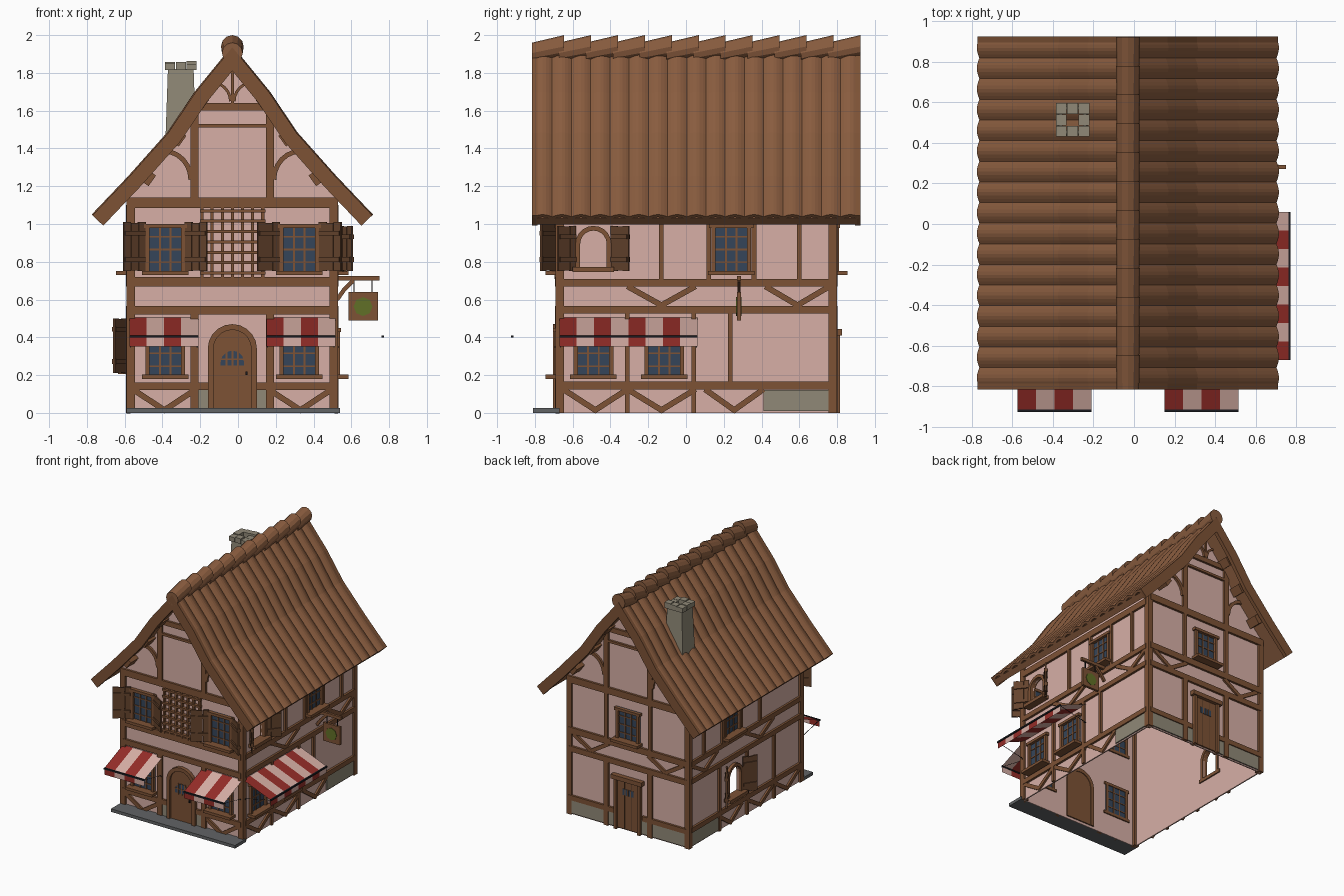
import bpy, bmesh, math, random
from mathutils import Matrix, Vector
from mathutils.geometry import tessellate_polygon

if "Cube" in bpy.data.objects:
    bpy.data.objects.remove(bpy.data.objects["Cube"])

random.seed(3)
C = -0.03                                    # x of the house axis
COL = {"plaster_pink": (0.68, 0.43, 0.38), "timber_brown": (0.205, 0.085, 0.036),
       "roof_brown": (0.25, 0.107, 0.049), "shutter_brown": (0.13, 0.057, 0.026),
       "stone_grey": (0.28, 0.25, 0.185), "awning_red": (0.30, 0.026, 0.021),
       "glass_blue": (0.036, 0.06, 0.10), "sign_green": (0.12, 0.16, 0.02),
       "iron_black": (0.01, 0.011, 0.014), "step_grey": (0.12, 0.125, 0.13)}
MAT = {}
for n, c in COL.items():
    MAT[n] = bpy.data.materials.new(n)
    MAT[n].diffuse_color = (*c, 1)
PINK, WOOD, ROOF, SHUT, STONE, RED, GLASS, GREEN, IRON, STEP = COL


def frame(U, W, O, V=(0, 0, 1)):
    m = Matrix((U, V, W)).transposed().to_4x4()
    m.translation = O
    return m


# wall frames: u along the wall, v up, w outward
FRONT = frame((1, 0, 0), (0, -1, 0), (0, -0.675, 0))
BACK = frame((1, 0, 0), (0, 1, 0), (0, 0.785, 0))
RIGHT = frame((0, 1, 0), (1, 0, 0), (0.515, 0, 0))
LEFT = frame((0, 1, 0), (-1, 0, 0), (-0.575, 0, 0))
PLAN = frame((1, 0, 0), (0, 0, 1), (0, 0, 0), (0, 1, 0))


class Part:
    def __init__(self, name, F):
        self.name, self.F, self.bm, self.mats = name, F, bmesh.new(), []

    def face(self, mat, verts):
        if mat not in self.mats:
            self.mats.append(mat)
        vs = [v if isinstance(v, bmesh.types.BMVert) else self.bm.verts.new(self.F @ Vector(v)) for v in verts]
        self.bm.faces.new(vs).material_index = self.mats.index(mat)

    def poly(self, mat, loops, w0, w1):      # flat outline (with holes), given thickness
        rings = [[[self.bm.verts.new(self.F @ Vector((u, v, w))) for u, v in lp] for lp in loops] for w in (w0, w1)]
        for r in rings:
            flat = [v for lp in r for v in lp]
            if len(loops) == 1:
                self.face(mat, flat)
            else:
                for t in tessellate_polygon([[Vector((u, v, 0)) for u, v in lp] for lp in loops]):
                    self.face(mat, [flat[i] for i in t])
        for a, b in zip(*rings):
            for i in range(len(a)):
                self.face(mat, [a[i - 1], a[i], b[i], b[i - 1]])

    def box(self, mat, u0, u1, v0, v1, w0, w1):
        self.poly(mat, [[(u0, v0), (u1, v0), (u1, v1), (u0, v1)]], w0, w1)

    def bar(self, mat, pts, width, w0, w1):
        self.poly(mat, [strip(pts, width / 2, -width / 2)], w0, w1)

    def done(self):
        bmesh.ops.recalc_face_normals(self.bm, faces=self.bm.faces[:])
        me = bpy.data.meshes.new(self.name)
        self.bm.to_mesh(me)
        for m in self.mats:
            me.materials.append(MAT[m])
        ob = bpy.data.objects.new(self.name, me)
        bpy.context.collection.objects.link(ob)
        return ob


def offset(pts, d):                          # polyline shifted along its left normal
    P = [Vector(p) for p in pts]
    N = [Vector((a.y - b.y, b.x - a.x)).normalized() for a, b in zip(P, P[1:])]
    out = []
    for i, p in enumerate(P):
        n1, n2 = N[max(i - 1, 0)], N[min(i, len(N) - 1)]
        n = (n1 + n2).normalized()
        out.append(tuple(p + n * (d / n.dot(n1))))
    return out


def strip(pts, a, b):
    return offset(pts, a) + offset(pts, b)[::-1]


def arch(uc, v0, half, top, n=10):
    return [(uc - half, v0), (uc + half, v0)] + [(uc + half * math.cos(math.pi * i / n),
            top - half + half * math.sin(math.pi * i / n)) for i in range(n + 1)]


def mir(pts):
    return [(2 * C - u, v) for u, v in pts]


# plaster shell, with arched openings in the side walls
half = [(C + 0.545, 0), (C + 0.545, 1.16), (C + 0.345, 1.39)]
for name, F in (("front_wall", FRONT), ("back_wall", BACK)):
    p = Part(name, F)
    p.poly(PINK, [half + [(C, 1.86)] + mir(half)[::-1]], -0.01, 0)
    p.done()
for name, F, hole in (("right_wall", RIGHT, arch(-0.49, 0.77, 0.07, 0.965)), ("left_wall", LEFT, arch(0.21, 0.23, 0.075, 0.46))):
    p = Part(name, F)
    p.poly(PINK, [[(-0.675, 0), (0.785, 0), (0.785, 1.16), (-0.675, 1.16)], hole], -0.01, 0)
    p.done()

# corner posts
p = Part("corner_posts", PLAN)
for x in (-0.59, 0.485):
    for y in (-0.69, 0.755):
        p.box(WOOD, x, x + 0.045, y, y + 0.045, 0, 1.14)
p.done()

# gable timbers, shared by front and back
D = 0.018
for name, F in (("front_timbers", FRONT), ("back_timbers", BACK)):
    p = Part(name, F)
    for v0, v1 in ((1.085, 1.14), (0.67, 0.72), (0.52, 0.565), (0.12, 0.16)):
        spans = [(-0.57, -0.16), (0.10, 0.51)] if v0 < 0.2 else [(-0.57, 0.51)]
        for a, b in spans:
            p.box(WOOD, a, b, v0, v1, -0.005, D)
    p.box(WOOD, -0.21, 0.15, 1.51, 1.53, -0.005, D)
    p.box(WOOD, C - 0.18, C + 0.18, 1.60, 1.64, -0.005, D)
    p.box(WOOD, C - 0.008, C + 0.008, 1.64, 1.86, -0.005, D)
    big = [(-0.39 + 0.14 * math.cos(i * 0.262), 1.235 + 0.15 * math.sin(i * 0.262)) for i in range(7)]
    small = [(C - 0.11 + 0.1 * math.cos(i * 0.262), 1.65 + 0.1 * math.sin(i * 0.262)) for i in range(7)]
    vee = [(-0.55, 0.12), (-0.39, 0.015), (-0.23, 0.12)]
    for f in (list, mir):
        for line, wd in ((big, 0.025), (small, 0.015), ([(-0.23, 1.14), (-0.23, 1.61)], 0.042), ([(-0.23, 0.0), (-0.23, 0.52)], 0.042)):
            p.bar(WOOD, f(line), wd, -0.005, D)
        if F is FRONT:
            p.bar(WOOD, f(vee), 0.03, -0.005, D - 0.003)
        else:
            p.bar(WOOD, f([(-0.53, 0.67), (-0.37, 0.57), (-0.21, 0.67)]), 0.03, -0.005, D - 0.003)
            p.bar(WOOD, f([(-0.23, 0.72), (-0.23, 1.09)]), 0.03, -0.005, D)
        for t, z in ((0.44, 1.24), (0.28, 1.45), (0.16, 1.64)):      # purlin ends
            p.bar(WOOD, f([(C - t - 0.02, z - 0.028), (C - t + 0.02, z + 0.028)]), 0.04, -0.005, 0.10)
    p.done()

# side timbers
for name, F in (("right_timbers", RIGHT), ("left_timbers", LEFT)):
    p = Part(name, F)
    for v0, v1 in ((0.67, 0.71), (0.525, 0.565), (0.125, 0.165), (1.05, 1.1)):
        p.box(WOOD, -0.66, 0.77, v0, v1, -0.005, D)
    posts = [(-0.13, 0.71, 1.05), (0.12, 0.71, 1.05), (0.36, 0.71, 1.05), (0.60, 0.71, 1.05), (-0.31, 0, 0.525), (0.04, 0, 0.525)]
    posts.append((0.235, 0.165, 0.525) if F is RIGHT else (0.40, 0, 0.525))
    for u, v0, v1 in posts:
        p.box(WOOD, u - 0.012, u + 0.012, v0, v1, -0.005, D)
    for a, b, hi, lo in ((-0.31, 0.05, 0.67, 0.57), (0.42, 0.76, 0.67, 0.57), (-0.65, -0.31, 0.125, 0.015),
                         (-0.31, 0.05, 0.125, 0.015), (0.10, 0.41, 0.125, 0.015)):
        p.bar(WOOD, [(a, hi), ((a + b) / 2, lo), (b, hi)], 0.03, -0.005, D - 0.003)
    p.done()

# stone footings and front step
for name, F, spans in (("front_footing", FRONT, ((-0.21, -0.15), (0.09, 0.15))), ("right_footing", RIGHT, ((0.41, 0.77),)),
                       ("left_footing", LEFT, ((0.41, 0.77),)), ("back_footing", BACK, ((-0.56, -0.14), (0.08, 0.50)))):
    p = Part(name, F)
    for a, b in spans:
        p.box(STONE, a, b, 0.01, 0.122, -0.005, 0.01)
    p.done()
p = Part("front_step", PLAN)
p.box(STEP, -0.59, 0.54, -0.81, -0.67, 0, 0.025)
p.done()


def window(name, F, u, v, w=0.21, h=0.27):
    p = Part(name, F)
    p.box(GLASS, u - w / 2, u + w / 2, v, v + h, -0.014, 0.006)
    for s in (-1, 1):
        p.box(WOOD, u + s * w / 2, u + s * (w / 2 - 0.022), v, v + h, -0.02, 0.025)
        p.box(WOOD, u + s * 0.028 - 0.005, u + s * 0.028 + 0.005, v, v + h, -0.017, 0.012)
    for i in (1, 2, 3):
        p.box(WOOD, u - w / 2, u + w / 2, v + h * i / 4 - 0.004, v + h * i / 4 + 0.004, -0.017, 0.011)
    p.box(WOOD, u - w / 2 - 0.012, u + w / 2 + 0.012, v + h - 0.022, v + h, -0.02, 0.03)
    p.box(WOOD, u - w / 2 - 0.018, u + w / 2 + 0.018, v, v + 0.022, -0.02, 0.07)
    p.done()


def shutter(name, F, u, s, v0, v1, ang=33, length=0.14):    # hinged panel standing ajar
    a = math.radians(ang)
    G = F @ frame((s * math.cos(a), 0, math.sin(a)), (-s * math.sin(a), 0, math.cos(a)), (u, 0, 0.012), (0, 1, 0))
    p = Part(name, G)
    for i in range(3):
        p.box(SHUT, i * length / 3 + 0.001, (i + 1) * length / 3 - 0.001, v0 + 0.004 * (i % 2), v1 - 0.004 * (i % 2), 0, 0.012)
    for v in (v0 + 0.05, v1 - 0.07):
        p.box(SHUT, 0.006, length - 0.006, v, v + 0.024, -0.008, 0.02)
    p.done()


def arch_window(name, F, u, v0, half_w, top):
    p = Part(name, F)
    p.poly(WOOD, [arch(u, v0, half_w + 0.025, top + 0.025), arch(u, v0 + 0.01, half_w, top)], -0.02, 0.025)
    p.box(WOOD, u - half_w - 0.04, u + half_w + 0.04, v0 - 0.015, v0 + 0.012, -0.02, 0.06)
    p.done()


# windows and shutters
for tag, u in (("left", C - 0.355), ("right", C + 0.355)):
    window("front_upper_window_" + tag, FRONT, u, 0.73)
    window("front_lower_window_" + tag, FRONT, u, 0.18)
    for s in (-1, 1):
        shutter("front_shutter", FRONT, u + s * 0.108, s, 0.75, 1.01)
window("right_upper_window", RIGHT, 0.24, 0.73)
window("right_lower_window_a", RIGHT, -0.49, 0.18)
window("right_lower_window_b", RIGHT, -0.115, 0.18)
window("left_upper_window", LEFT, 0.24, 0.73)
window("back_upper_window", BACK, C, 0.73)
arch_window("right_arch_window", RIGHT, -0.49, 0.76, 0.07, 0.965)
arch_window("left_arch_window", LEFT, 0.21, 0.22, 0.075, 0.46)
for s in (-1, 1):
    shutter("right_shutter", RIGHT, -0.49 + s * 0.098, s, 0.75, 0.99, 38, 0.12)
    shutter("left_shutter", LEFT, 0.21 + s * 0.105, s, 0.21, 0.50, 33, 0.12)

# wooden lattice above the front door
p = Part("front_lattice", FRONT)
for i in range(7):
    u, v = -0.19 + i * 0.0535, 0.74 + i * 0.055
    p.box(WOOD, u - 0.008, u + 0.008, 0.71, 1.085, 0, 0.02)
    p.box(WOOD, -0.2, 0.145, v - 0.008, v + 0.008, 0, 0.028)
p.done()

# doors
p = Part("front_door", FRONT)
p.poly(WOOD, [arch(C, 0.02, 0.13, 0.47), arch(C, 0.021, 0.1, 0.44)], -0.02, 0.03)
p.poly(WOOD, [arch(C, 0.021, 0.1, 0.44)], -0.015, 0.012)
p.poly(GLASS, [arch(C, 0.25, 0.062, 0.33, 6)], 0, 0.015)
for i in (-1, 0, 1):
    p.box(WOOD, C + i * 0.03 - 0.005, C + i * 0.03 + 0.005, 0.24, 0.33, 0, 0.018)
p.box(WOOD, C - 0.062, C + 0.062, 0.281, 0.289, 0, 0.018)
p.box(IRON, C + 0.07, C + 0.08, 0.2, 0.22, 0, 0.025)
p.done()
p = Part("back_door", BACK)
p.box(WOOD, C - 0.1, C + 0.1, 0.01, 0.41, -0.015, 0.012)
for s in (-1, 1):
    p.box(WOOD, C + s * 0.095, C + s * 0.12, 0, 0.42, -0.02, 0.03)
    p.box(SHUT, C + s * 0.033 - 0.003, C + s * 0.033 + 0.003, 0.01, 0.41, 0, 0.014)
p.box(WOOD, C - 0.14, C + 0.14, 0.41, 0.445, -0.02, 0.04)
p.box(GLASS, C - 0.05, C + 0.05, 0.29, 0.34, 0, 0.015)
for i in (-1, 0, 1):
    p.box(WOOD, C + i * 0.025 - 0.004, C + i * 0.025 + 0.004, 0.29, 0.34, 0, 0.018)
p.done()


# striped awnings
def awning(name, F, u0, u1, n, out):
    p = Part(name, F)
    for i in range(n):
        a, b = u0 + (u1 - u0) * i / n, u0 + (u1 - u0) * (i + 1) / n
        m = PINK if i % 2 else RED
        p.face(m, [(a, 0.505, 0), (b, 0.505, 0), (b, 0.405, out), (a, 0.405, out)])
        p.face(m, [(a, 0.405, out - 0.002), (b, 0.405, out - 0.002), (b, 0.352, out - 0.002), (a, 0.352, out - 0.002)])
    p.box(IRON, u0, u1, 0.398, 0.411, out - 0.006, out + 0.006)
    for u in (u0 + 0.006, u1 - 0.006):       # support arms
        p.poly(IRON, [[(u - 0.003, 0.345), (u + 0.003, 0.345), (u + 0.003, 0.352), (u - 0.003, 0.352)]], 0, 0.02)
        p.face(IRON, [(u - 0.003, 0.35, 0), (u + 0.003, 0.35, 0), (u + 0.003, 0.402, out), (u - 0.003, 0.402, out)])
    p.done()


awning("front_awning_left", FRONT, -0.575, -0.21, 4, 0.245)
awning("front_awning_right", FRONT, 0.15, 0.515, 4, 0.245)
awning("right_awning", RIGHT, -0.67, 0.06, 8, 0.252)

# hanging sign on the right wall
p = Part("hanging_sign", frame((1, 0, 0), (0, -1, 0), (0, 0.28, 0)))
p.box(WOOD, 0.515, 0.75, 0.70, 0.725, -0.01, 0.01)
p.bar(WOOD, [(0.525, 0.60), (0.56, 0.65), (0.61, 0.70)], 0.022, -0.008, 0.008)
p.box(WOOD, 0.585, 0.74, 0.49, 0.64, -0.01, 0.01)
p.poly(GREEN, [[(0.662 + 0.05 * math.cos(k * 0.785), 0.563 + 0.05 * math.sin(k * 0.785)) for k in range(8)]], -0.014, 0.014)
for u in (0.615, 0.71):
    p.box(IRON, u - 0.003, u + 0.003, 0.64, 0.70, -0.003, 0.003)
p.done()

# roof: corrugated tile sheet, boarding under it, bargeboards at both gables
side = [(C - 0.745, 1.05), (C - 0.55, 1.255), (C - 0.345, 1.485), (C - 0.2, 1.70)]
prof = side + [(C, 1.945)] + mir(side)[::-1]
p = Part("roof_tiles", frame((1, 0, 0), (0, 1, 0), (0, 0, 0)))
COLS, SUB = 17, 6
rows = []
for j in range(COLS * SUB + 1):
    y = -0.81 + 1.73 * j / (COLS * SUB)
    h = 0.017 * (abs(math.sin(math.pi * j / SUB)) - 1)
    rows.append([p.bm.verts.new((u, y, v)) for u, v in offset(prof, h)])
for a, b in zip(rows, rows[1:]):
    for i in range(len(prof) - 1):
        p.face(ROOF, [a[i], a[i + 1], b[i + 1], b[i]])
mod = p.done().modifiers.new("thickness", "SOLIDIFY")
mod.thickness, mod.offset = 0.02, -1
p = Part("roof_boarding", frame((1, 0, 0), (0, 1, 0), (0, 0, 0)))
p.poly(ROOF, [strip(prof, -0.03, -0.075)], -0.795, 0.905)
p.done()
p = Part("bargeboards", frame((1, 0, 0), (0, 1, 0), (0, 0, 0)))
for y0, y1 in ((-0.815, -0.785), (0.895, 0.925)):
    p.poly(WOOD, [strip(prof, -0.006, -0.085)], y0, y1)
p.done()

# overlapping ridge caps, each rising towards the back
p = Part("ridge_caps", frame((1, 0, 0), (0, 1, 0), (0, 0, 0)))
for i in range(12):
    y = -0.815 + i * 0.1425
    ring = [[(C + r * math.cos(k * math.pi / 6), z + r * math.sin(k * math.pi / 6), yy) for k in range(12)]
            for yy, z, r in ((y, 1.905, 0.055), (y + 0.17, 1.94, 0.06))]
    a, b = [[p.bm.verts.new((q[0], q[2], q[1])) for q in r] for r in ring]
    p.face(ROOF, a)
    p.face(ROOF, b)
    for k in range(12):
        p.face(ROOF, [a[k - 1], a[k], b[k], b[k - 1]])
p.done()

# tapered chimney with a ring of cap stones
p = Part("chimney_stack", PLAN)
cx, cy = -0.303, 0.513
lo, hi = [[p.bm.verts.new((cx + sx * r, cy + sy * r, z)) for sx, sy in ((-1, -1), (1, -1), (1, 1), (-1, 1))]
          for r, z in ((0.088, 1.25), (0.068, 1.82))]
for k in range(4):
    p.face(STONE, [lo[k - 1], lo[k], hi[k], hi[k - 1]])
mod = p.done().modifiers.new("thickness", "SOLIDIFY")
mod.thickness, mod.offset = 0.025, -1
p = Part("chimney_cap_stones", PLAN)
for i in (-1, 0, 1):
    for j in (-1, 0, 1):
        if i or j:
            x, y, r = cx + i * 0.056, cy + j * 0.056, 0.0265
            p.box(STONE, x - r, x + r, y - r, y + r, 1.815, 1.855 + random.uniform(-0.008, 0.01))
p.done()

for m in bpy.data.materials:
    if m.users and not m.is_grease_pencil:
        m.use_nodes = True
        m.node_tree.nodes["Principled BSDF"].inputs["Base Color"].default_value = m.diffuse_color
